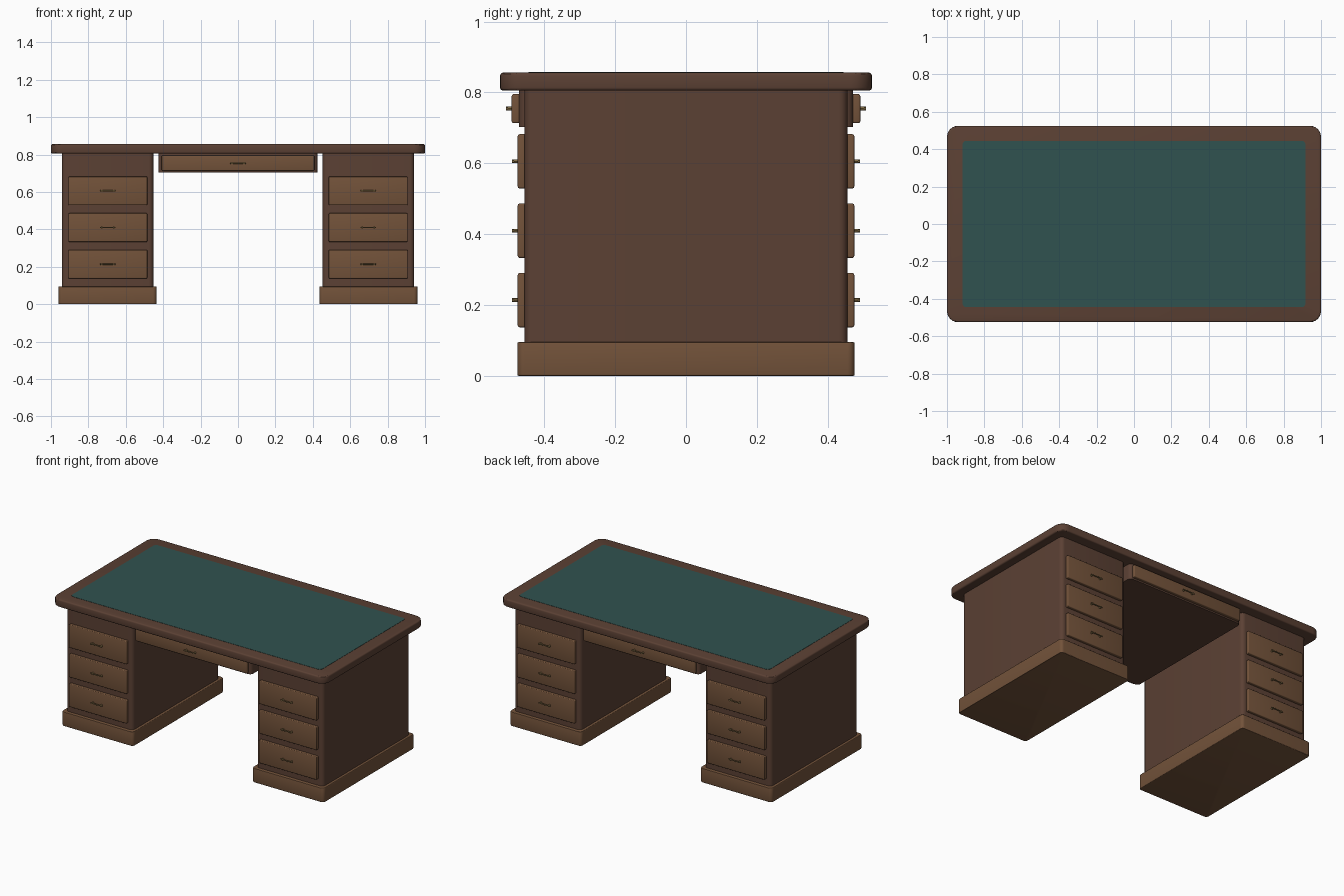
import bpy, bmesh
from math import pi
from mathutils import Matrix, Vector

if "Cube" in bpy.data.objects:
    bpy.data.objects.remove(bpy.data.objects["Cube"])


def material(name, rgb):
    m = bpy.data.materials.new(name)
    m.diffuse_color = (*rgb, 1)
    m.use_nodes = True
    m.node_tree.nodes["Principled BSDF"].inputs["Base Color"].default_value = m.diffuse_color
    return m


DARK = material("dark_wood", (0.105, 0.052, 0.034))
LIGHT = material("light_wood", (0.17, 0.085, 0.042))
LEATHER = material("green_leather", (0.03, 0.085, 0.08))
BRASS = material("aged_brass", (0.22, 0.15, 0.06))


def finish(bm, name, mat):
    me = bpy.data.meshes.new(name)
    bm.to_mesh(me)
    bm.free()
    me.materials.append(mat)
    ob = bpy.data.objects.new(name, me)
    bpy.context.collection.objects.link(ob)
    bpy.ops.object.select_all(action='DESELECT')
    bpy.context.view_layer.objects.active = ob
    ob.select_set(True)
    bpy.ops.object.shade_smooth_by_angle(angle=pi / 6)
    return ob


def box(name, lo, hi, mat, corner=0.0, edge=0.0):
    """Box from lo to hi with rounded upright corners, then softened rims."""
    lo, hi = Vector(lo), Vector(hi)
    bm = bmesh.new()
    bmesh.ops.create_cube(bm, size=1)
    bmesh.ops.scale(bm, vec=hi - lo, verts=bm.verts)
    bmesh.ops.translate(bm, vec=(lo + hi) / 2, verts=bm.verts)
    if corner:
        up = [e for e in bm.edges
              if abs(e.verts[0].co.z - e.verts[1].co.z) > 1e-5]
        bmesh.ops.bevel(bm, geom=up, offset=corner, segments=6,
                        profile=0.5, affect='EDGES')
    if edge:
        sharp = [e for e in bm.edges if e.calc_face_angle(0) > 0.8]
        bmesh.ops.bevel(bm, geom=sharp, offset=edge, segments=3,
                        profile=0.5, affect='EDGES')
    return finish(bm, name, mat)


def handle(name, x, y, z, side):
    """Bar pull on two posts; side is -1 for front, 1 for back."""
    bm = bmesh.new()

    def rod(r, length, centre, axis):
        rot = Matrix.Rotation(pi / 2, 4, axis)
        bmesh.ops.create_cone(bm, cap_ends=True, segments=12, radius1=r,
                              radius2=r, depth=length,
                              matrix=Matrix.Translation(centre) @ rot)

    rod(0.0035, 0.084, (x, y + side * 0.013, z), 'Y')
    for dx in (-0.032, 0.032):
        rod(0.0055, 0.017, (x + dx, y + side * 0.0075, z), 'X')
    finish(bm, name, BRASS)


def drawer(name, x0, x1, z0, z1, y, depth, side):
    """Drawer front standing proud of the carcass at y, with its pull."""
    ya, yb = sorted((side * (y - 0.01), side * (y + depth)))
    box(name, (x0, ya, z0), (x1, yb, z1), LIGHT, edge=0.005)
    handle(name + "_handle", (x0 + x1) / 2, side * (y + depth),
           (z0 + z1) / 2, side)


# Table top with leather writing surface
box("table_top", (-1, -0.525, 0.805), (1, 0.525, 0.856), DARK, 0.06, 0.009)
box("leather_inlay", (-0.917, -0.445, 0.85), (0.917, 0.445, 0.8575),
    LEATHER, 0.022)

# Pedestals, plinths and their drawers
for tag, s in (("left", -1), ("right", 1)):
    x0, x1 = sorted((s * 0.452, s * 0.942))
    box(tag + "_pedestal", (x0, -0.456, 0.08), (x1, 0.456, 0.81), DARK, 0.025)
    x0, x1 = sorted((s * 0.435, s * 0.96))
    box(tag + "_plinth", (x0, -0.476, 0), (x1, 0.476, 0.095), LIGHT,
        0.02, 0.004)
    x0, x1 = sorted((s * 0.485, s * 0.907))
    for face, side in (("front", -1), ("back", 1)):
        for i in range(3):
            z = 0.137 + i * 0.196
            drawer(f"{tag}_{face}_drawer_{i + 1}", x0, x1, z, z + 0.153,
                   0.456, 0.019, side)

# Centre drawer box over the knee hole
box("centre_drawer_box", (-0.426, -0.472, 0.703), (0.426, 0.472, 0.81),
    DARK, 0.025)
for face, side in (("front", -1), ("back", 1)):
    drawer(f"centre_{face}_drawer", -0.408, 0.408, 0.713, 0.795,
           0.472, 0.02, side)
